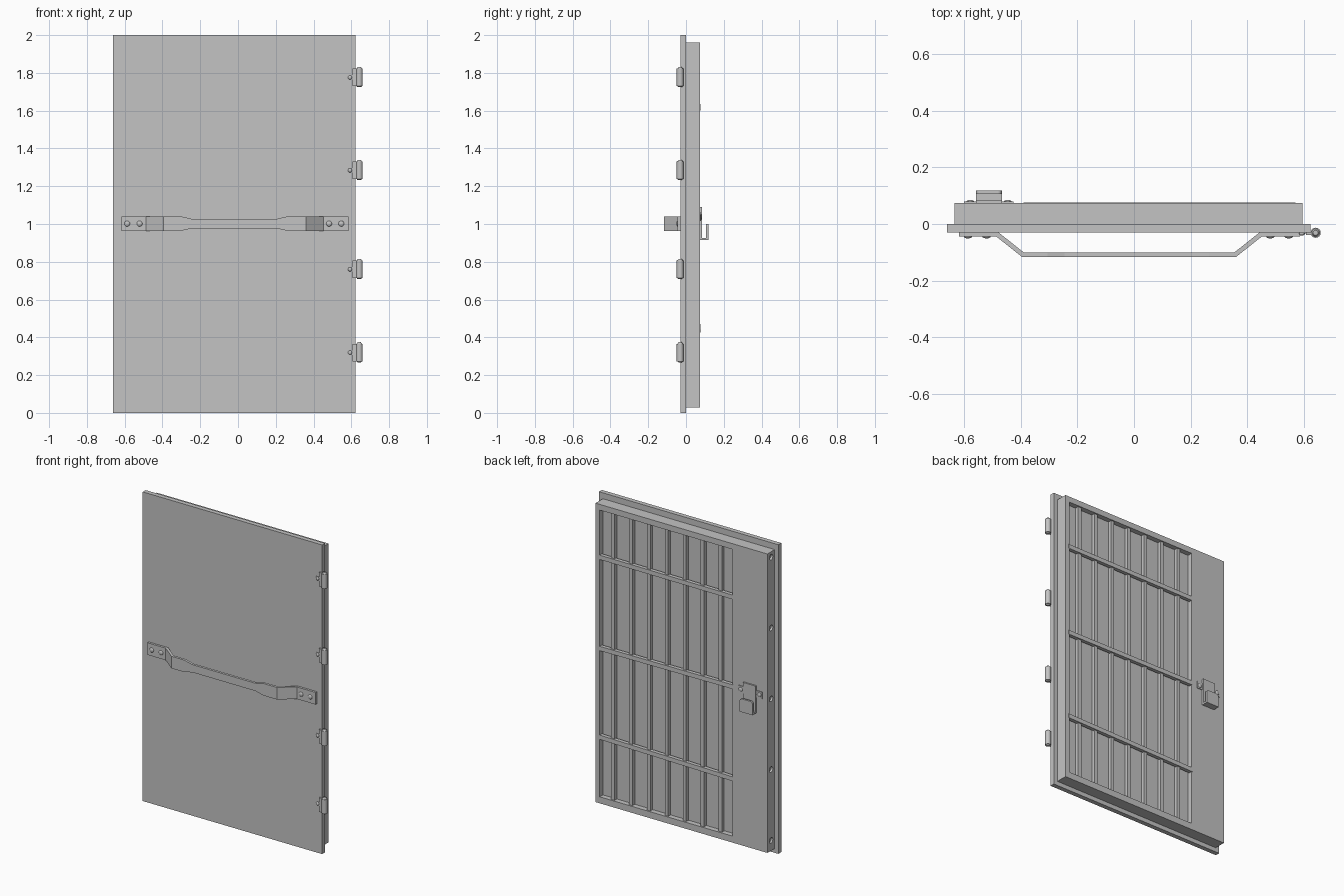
import bpy, bmesh, math
from mathutils import Matrix, Vector

cube = bpy.data.objects.get("Cube")
if cube:
    bpy.data.objects.remove(cube, do_unlink=True)

steel = bpy.data.materials.new("grey_steel")
steel.use_nodes = True
GREY = (0.55, 0.55, 0.55, 1)
steel.diffuse_color = GREY
steel.node_tree.nodes["Principled BSDF"].inputs["Base Color"].default_value = GREY


def finish(name, bm, smooth=False):
    bmesh.ops.recalc_face_normals(bm, faces=bm.faces)
    mesh = bpy.data.meshes.new(name)
    bm.to_mesh(mesh)
    bm.free()
    mesh.materials.append(steel)
    ob = bpy.data.objects.new(name, mesh)
    bpy.context.collection.objects.link(ob)
    if smooth:
        bpy.ops.object.select_all(action='DESELECT')
        ob.select_set(True)
        bpy.context.view_layer.objects.active = ob
        bpy.ops.object.shade_smooth_by_angle(angle=math.radians(35))
    return ob


def box(name, x, y, z, tilt=0):
    """Box from ranges; tilt raises its +x end and lowers its -x end."""
    bm = bmesh.new()
    bmesh.ops.create_cube(bm, size=1)
    for v in bm.verts:
        rise = 2 * v.co.x * tilt
        v.co = Vector([(r[0] + r[1]) / 2 + c * (r[1] - r[0]) for c, r in zip(v.co, (x, y, z))])
        v.co.z += rise
    return finish(name, bm)


def rod(name, a, b, r, r_end=None, sides=16):
    """Cylinder or cone from point a to point b."""
    a, b = Vector(a), Vector(b)
    bm = bmesh.new()
    turn = (b - a).to_track_quat('Z', 'Y').to_matrix().to_4x4()
    bmesh.ops.create_cone(bm, cap_ends=True, segments=sides, radius1=r,
                          radius2=r if r_end is None else r_end, depth=(b - a).length,
                          matrix=Matrix.Translation((a + b) / 2) @ turn)
    return finish(name, bm, True)


def rivet(name, x, y, z, r, out):
    """Domed rivet head, a flattened ball half sunk into the surface at y."""
    bm = bmesh.new()
    bmesh.ops.create_uvsphere(bm, u_segments=16, v_segments=8, radius=1,
                              matrix=Matrix.Translation((x, y, z)) @ Matrix.Diagonal((r, out, r, 1)))
    finish(name, bm, True)


def cut(target, cutters):
    for c in cutters:
        mod = target.modifiers.new("cut", 'BOOLEAN')
        mod.operation = 'DIFFERENCE'
        mod.solver = 'EXACT'
        mod.object = c
        bpy.context.view_layer.objects.active = target
        bpy.ops.object.modifier_apply(modifier=mod.name)
        bpy.data.objects.remove(c, do_unlink=True)


# Door skin and the box frame behind it, with a shallow window recess and bolt holes
box("door_plate", (-0.661, 0.623), (-0.03, 0), (0, 2))
frame = box("back_frame", (-0.635, 0.595), (0, 0.075), (0.028, 1.962))
bolt_heights = [0.095 + 0.458 * i for i in range(5)]
cutters = [box("window_cutter", (-0.385, 0.565), (0.042, 0.2), (0.07, 1.925))]
cutters += [rod("hole_cutter", (-0.7, 0.037, z), (-0.6, 0.037, z), 0.018) for z in bolt_heights]
cut(frame, cutters)
for z in bolt_heights:
    rod("lock_bolt", (-0.625, 0.037, z), (-0.59, 0.037, z), 0.013)

# Window bars
for i in range(7):
    x = -0.291 + 0.128 * i
    box("vertical_bar", (x - 0.012, x + 0.012), (0.04, 0.066), (0.065, 1.93))
for z, tilt in ((0.448, 0.008), (1.033, -0.003), (1.618, 0.002)):
    box("cross_bar", (-0.39, 0.57), (0.052, 0.076), (z - 0.014, z + 0.014), tilt)

# Bent strap handle: stations of (x, front y, half height)
T = 0.016
stations = [(-0.618, -0.044, 0.039), (-0.487, -0.044, 0.039), (-0.395, -0.117, 0.039),
            (-0.305, -0.117, 0.039), (-0.245, -0.117, 0.025), (0.205, -0.117, 0.025),
            (0.265, -0.117, 0.039), (0.36, -0.117, 0.039), (0.452, -0.044, 0.039),
            (0.586, -0.044, 0.039)]
bm = bmesh.new()
rings = []
for i, (x, y, h) in enumerate(stations):
    # inner corners shift so the slanted legs keep their thickness
    shift = {1: 0.006, 2: 0.006, 7: -0.006, 8: -0.006}.get(i, 0)
    rings.append([bm.verts.new((px, py, 1.002 + s * h)) for px, py, s in
                  ((x, y, -1), (x, y, 1), (x + shift, y + T, 1), (x + shift, y + T, -1))])
for a, b in zip(rings, rings[1:]):
    for k in range(4):
        bm.faces.new((a[k], a[(k + 1) % 4], b[(k + 1) % 4], b[k]))
bm.faces.new(rings[0])
bm.faces.new(rings[-1])
finish("strap_handle", bm)
for x in (-0.587, -0.521, 0.482, 0.547):
    rivet("handle_rivet", x, -0.044, 1.002, 0.015, 0.007)

# Hinges on the left edge
for z in (0.319, 0.76, 1.284, 1.776):
    rod("hinge_barrel", (0.642, -0.031, z - 0.046), (0.642, -0.031, z + 0.046), 0.018)
    rod("hinge_pin_top", (0.642, -0.031, z + 0.046), (0.642, -0.031, z + 0.055), 0.014, 0.009)
    rod("hinge_pin_bottom", (0.642, -0.031, z - 0.046), (0.642, -0.031, z - 0.052), 0.014, 0.009)
    box("hinge_leaf", (0.607, 0.642), (-0.039, -0.03), (z - 0.046, z + 0.046))
    box("hinge_tab", (0.583, 0.61), (-0.034, -0.03), (z - 0.012, z + 0.012))
    rivet("hinge_rivet", 0.593, -0.034, z, 0.011, 0.007)

# Latch pull: a J-shaped bracket with rounded hook corners and a riveted cross tab
profile = [(0.075, 1.09), (0.085, 1.09), (0.085, 0.926), (0.106, 0.926),
           (0.106, 1.0), (0.118, 1.0), (0.118, 0.914), (0.075, 0.914)]
bm = bmesh.new()
ends = [[bm.verts.new((x, y, z)) for y, z in profile] for x in (-0.558, -0.467)]
bm.faces.new(ends[0])
bm.faces.new(ends[1])
for k in range(len(profile)):
    n = (k + 1) % len(profile)
    bm.faces.new((ends[0][k], ends[0][n], ends[1][n], ends[1][k]))
corners = [bm.edges.get((end[4], end[5])) for end in ends]
bmesh.ops.bevel(bm, geom=corners, offset=0.014, segments=4, profile=0.5, affect='EDGES')
finish("latch_pull", bm)
box("latch_tab", (-0.6, -0.425), (0.075, 0.079), (1.015, 1.06))
for x in (-0.579, -0.446):
    rivet("latch_rivet", x, 0.079, 1.037, 0.014, 0.006)
